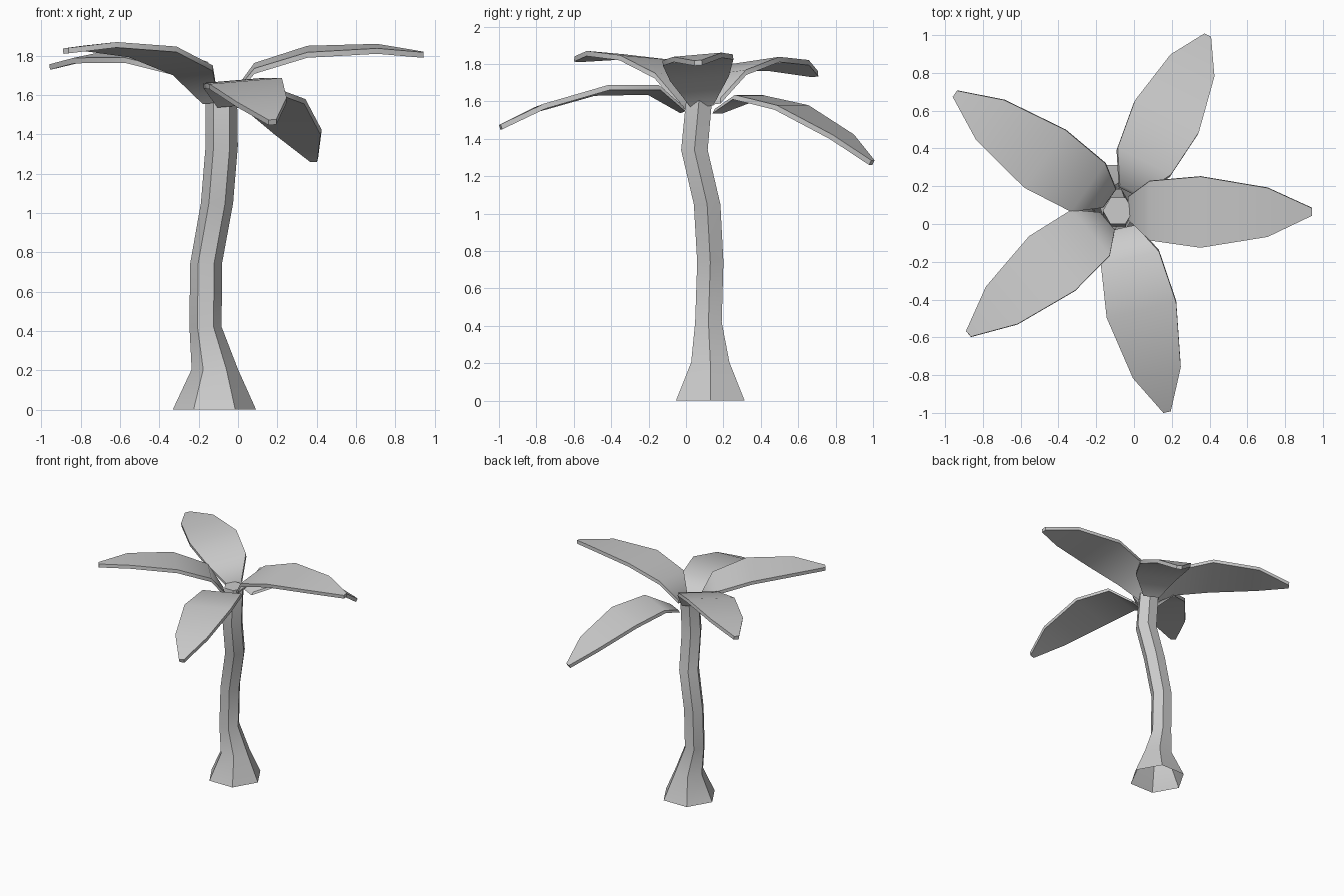
import bpy
import bmesh
from math import cos, sin, tau, radians
from mathutils import Matrix, Vector

cube = bpy.data.objects.get("Cube")
if cube:
    bpy.data.objects.remove(cube, do_unlink=True)

# One plain grey for the whole tree
grey = bpy.data.materials.new("light_grey")
grey.use_nodes = True
colour = (0.6, 0.6, 0.6, 1)
grey.diffuse_color = colour
grey.node_tree.nodes["Principled BSDF"].inputs["Base Color"].default_value = colour


def loft(name, rings, cap_start=True):
    """Skin a list of closed rings into a capped, smooth-by-angle object."""
    bm = bmesh.new()
    loops = [[bm.verts.new(p) for p in ring] for ring in rings]
    count = len(loops[0])
    for low, high in zip(loops, loops[1:]):
        for i in range(count):
            j = (i + 1) % count
            bm.faces.new((low[i], low[j], high[j], high[i]))
    if cap_start:
        bm.faces.new(loops[0][::-1])
    bm.faces.new(loops[-1])
    mesh = bpy.data.meshes.new(name)
    bm.to_mesh(mesh)
    bm.free()
    mesh.materials.append(grey)
    obj = bpy.data.objects.new(name, mesh)
    bpy.context.collection.objects.link(obj)
    bpy.ops.object.select_all(action="DESELECT")
    obj.select_set(True)
    bpy.context.view_layer.objects.active = obj
    bpy.ops.object.shade_smooth_by_angle(angle=radians(40))
    return obj


# Trunk: six-sided, winding, flared and open at the foot (x, y, z, radius)
trunk_path = [
    (-0.12, 0.13, 0, 0.212),
    (-0.118, 0.13, 0.205, 0.118),
    (-0.165, 0.12, 0.42, 0.082),
    (-0.163, 0.13, 0.74, 0.081),
    (-0.107, 0.113, 1.05, 0.082),
    (-0.083, 0.045, 1.34, 0.082),
    (-0.085, 0.07, 1.61, 0.08),
]
loft("trunk", [
    [(x + r * cos(tau * k / 6), y + r * sin(tau * k / 6), z) for k in range(6)]
    for x, y, z, r in trunk_path
], cap_start=False)

# Leaf profile: distance along, height, half width
leaf_profile = [
    (-0.115, -0.15, 0.06),
    (0, 0, 0.158),
    (0.27, 0.085, 0.189),
    (0.625, 0.1, 0.13),
    (0.86, 0.07, 0.02),
]
THICKNESS = 0.028


def leaf(name, position, yaw, pitch, roll, length=1):
    place = (Matrix.Translation(position)
             @ Matrix.Rotation(radians(yaw), 4, "Z")
             @ Matrix.Rotation(radians(-pitch), 4, "Y")
             @ Matrix.Rotation(radians(roll), 4, "X"))
    rings = []
    for u, w, half in leaf_profile:
        corners = [(-half, w - THICKNESS), (half, w - THICKNESS), (half, w), (-half, w)]
        rings.append([place @ Vector((u * length, v, h)) for v, h in corners])
    loft(name, rings)


# Five leaves around the crown
leaf("left_leaf", (0.083, 0.07, 1.75), 0, 0, 5)
leaf("back_left_leaf", (0.055, 0.333, 1.635), 63.3, -30, 0, 0.955)
leaf("back_right_leaf", (-0.243, 0.193, 1.75), 144.3, -4, -7)
leaf("front_right_leaf", (-0.23, -0.045, 1.74), 220, 2, 4, 0.98)
leaf("front_leaf", (-0.022, -0.18, 1.675), -76, -18, 5)
